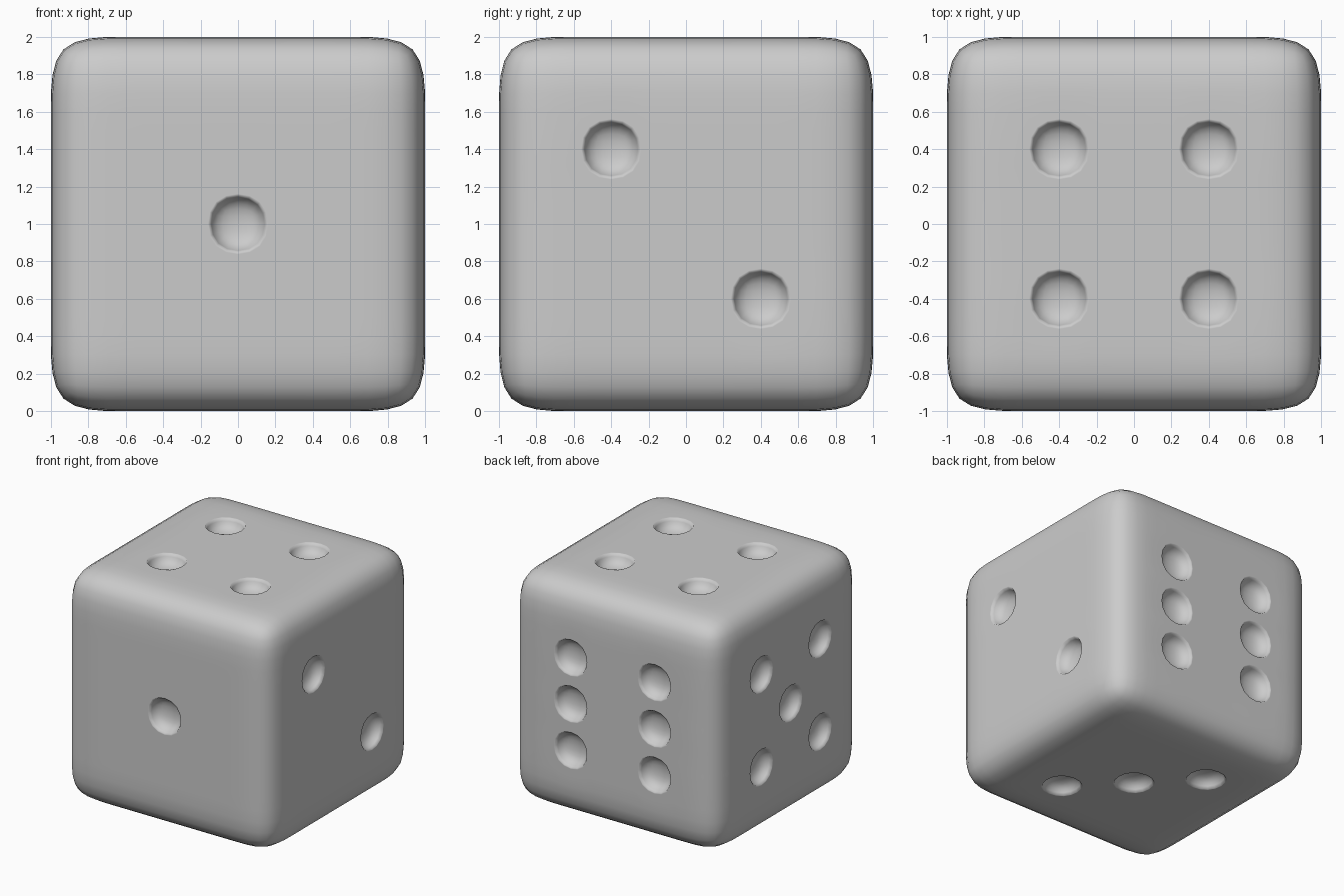
import bpy, bmesh
from mathutils import Vector

if "Cube" in bpy.data.objects:
    bpy.data.objects.remove(bpy.data.objects["Cube"])

S = 0.4  # pip spacing = grid cell size

# pip layouts in cell units
one = [(0, 0)]
two = [(-1, 1), (1, -1)]
four = [(a, b) for a in (-1, 1) for b in (-1, 1)]
six = [(a, b) for a in (-1, 1) for b in (-1, 0, 1)]

# each side: pips and the mapping from its layout to a point on the cube
sides = [
    (one, lambda a, b: (a, -1, b)),           # front
    (two, lambda a, b: (1, a, b)),            # right
    (two + one, lambda a, b: (a, b, -1)),     # bottom
    (four, lambda a, b: (a, b, 1)),           # top
    (four + one, lambda a, b: (-1, a, b)),    # left
    (six, lambda a, b: (a, 1, b)),            # back
]

# cube cage with a 5 x 5 grid on every side
bm = bmesh.new()
crease = bm.edges.layers.float.new("crease_edge")
bmesh.ops.create_cube(bm, size=2)
bmesh.ops.subdivide_edges(bm, edges=bm.edges[:], cuts=4, use_grid_fill=True)
bm.normal_update()

# choose the grid cells that carry a pip
cells = []
for layout, place in sides:
    for a, b in layout:
        p = Vector(place(a * S, b * S))
        cells.append(min(bm.faces, key=lambda f: (f.calc_center_median() - p).length))

# sink a round dimple into each cell, with a crisp rim
for f in cells:
    bmesh.ops.inset_individual(bm, faces=[f], thickness=0.033, depth=0, use_even_offset=True)
    bm.normal_update()
    bmesh.ops.inset_individual(bm, faces=[f], thickness=0.045, depth=-0.1, use_even_offset=True)
    floor = set(f.verts)
    for e in f.edges:
        for wall in e.link_faces:
            for r in wall.edges:
                if not floor & set(r.verts):
                    r[crease] = 1.0

bmesh.ops.translate(bm, verts=bm.verts[:], vec=(0, 0, 1))
for f in bm.faces:
    f.smooth = True

mesh = bpy.data.meshes.new("die")
bm.to_mesh(mesh)
bm.free()
die = bpy.data.objects.new("die", mesh)
bpy.context.collection.objects.link(die)

# rounding of edges, corners and pips
sub = die.modifiers.new("rounding", "SUBSURF")
sub.levels = sub.render_levels = 2
